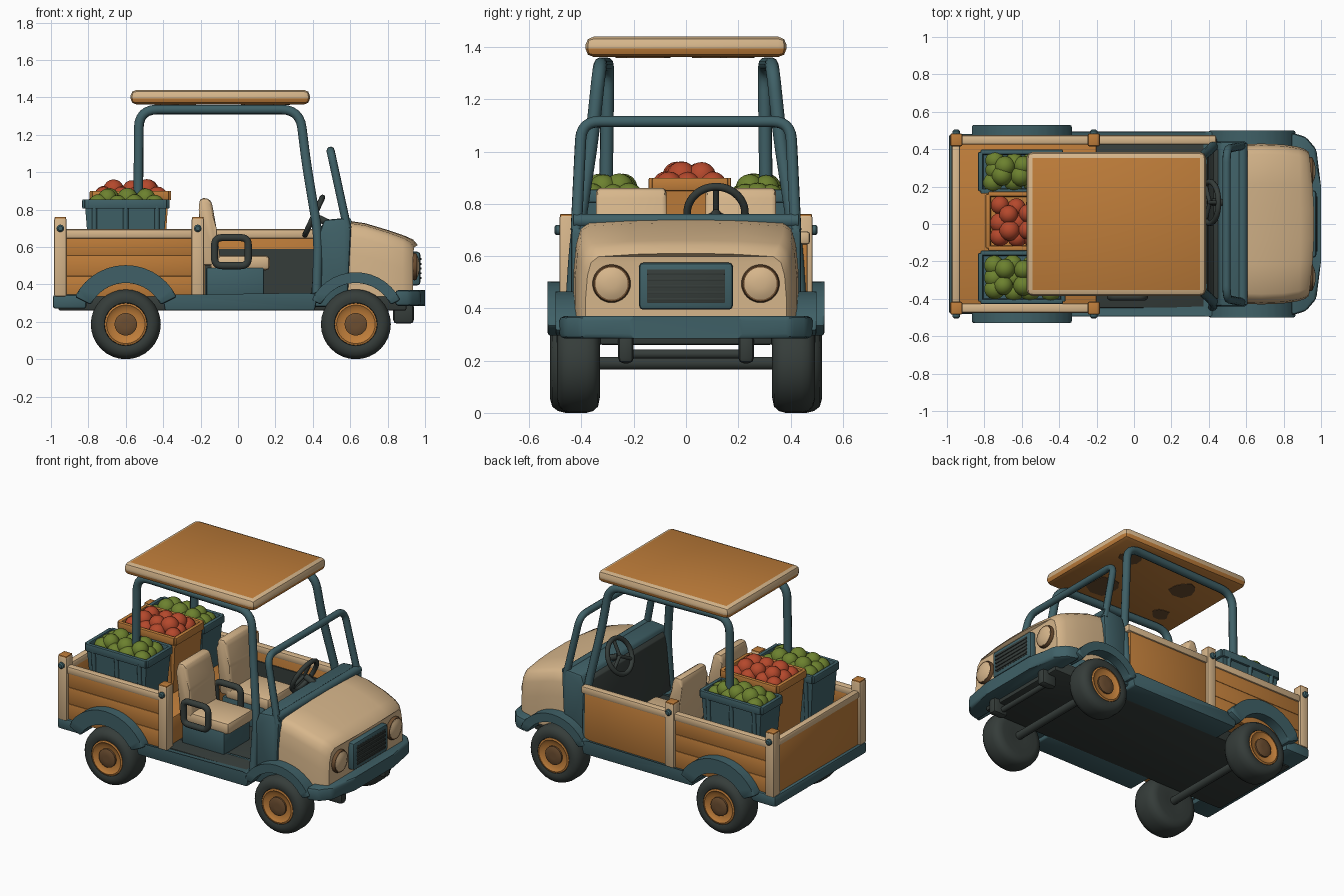
import bpy, bmesh, math, random
from mathutils import Vector, Matrix

if "Cube" in bpy.data.objects:
    bpy.data.objects.remove(bpy.data.objects["Cube"])
random.seed(4)

def material(name, rgb):
    m = bpy.data.materials.new(name)
    m.diffuse_color = (*rgb, 1)
    m.use_nodes = True
    m.node_tree.nodes["Principled BSDF"].inputs["Base Color"].default_value = m.diffuse_color
    return m

TEAL = material("teal paint", (0.050, 0.118, 0.135))
CREAM = material("cream paint", (0.68, 0.47, 0.26))
WOOD = material("orange wood", (0.52, 0.205, 0.042))
DARK = material("dark rubber", (0.036, 0.046, 0.042))
RED = material("red fruit", (0.46, 0.065, 0.025))
GREEN = material("green fruit", (0.15, 0.22, 0.028))
BROWN = material("worn brown", (0.15, 0.075, 0.03))

def finish(name, bm, *mats):
    bmesh.ops.recalc_face_normals(bm, faces=bm.faces[:])
    me = bpy.data.meshes.new(name)
    bm.to_mesh(me)
    bm.free()
    for m in mats:
        me.materials.append(m)
    ob = bpy.data.objects.new(name, me)
    bpy.context.collection.objects.link(ob)
    return ob

def round_edges(bm, r, seg=2):
    if r:
        bmesh.ops.bevel(bm, geom=bm.edges[:], offset=r, segments=seg, affect='EDGES', profile=0.5)

def box(name, x, y, z, mat, r=0.01):
    bm = bmesh.new()
    bmesh.ops.create_cube(bm, size=1)
    for v in bm.verts:
        v.co = [(a + b) / 2 + c * abs(b - a) for (a, b), c in zip((x, y, z), v.co)]
    round_edges(bm, r)
    return finish(name, bm, mat)

def prism(name, pts, axis, lo, hi, mat, r=0.01):
    """Extrude a 2D outline: (x, z) along y, or (x, y) along z."""
    bm = bmesh.new()
    place = (lambda p, h: (p[0], h, p[1])) if axis == 'y' else (lambda p, h: (p[0], p[1], h))
    rings = [[bm.verts.new(place(p, h)) for p in pts] for h in (lo, hi)]
    n = len(pts)
    for i in range(n):
        bm.faces.new((rings[0][i], rings[0][(i + 1) % n], rings[1][(i + 1) % n], rings[1][i]))
    for ring in rings:
        bm.faces.new(ring)
    round_edges(bm, r)
    return finish(name, bm, mat)

def lathe(name, prof, centre, direction, mat, n=32):
    """Spin (radius, height) points round an axis."""
    bm = bmesh.new()
    rings = [[bm.verts.new((r * math.cos(t * math.tau / n), r * math.sin(t * math.tau / n), h))
              for t in range(n)] for r, h in prof]
    for a, b in zip(rings, rings[1:]):
        for i in range(n):
            bm.faces.new((a[i], a[(i + 1) % n], b[(i + 1) % n], b[i]))
    bm.faces.new(rings[0])
    bm.faces.new(rings[-1])
    rot = Vector((0, 0, 1)).rotation_difference(Vector(direction)).to_matrix().to_4x4()
    bm.transform(Matrix.Translation(centre) @ rot)
    return finish(name, bm, mat)

def tube(name, pts, r, mat, bend=0.09, closed=False):
    """Round tube along a path with softened corners."""
    pts = [Vector(p) for p in pts]
    n, path = len(pts), []
    for i, p in enumerate(pts):
        if not closed and i in (0, n - 1):
            path.append(p)
            continue
        a, b = pts[i - 1] - p, pts[(i + 1) % n] - p
        a = p + a.normalized() * min(bend, a.length * 0.45)
        b = p + b.normalized() * min(bend, b.length * 0.45)
        path += [a * (1 - t) ** 2 + p * 2 * t * (1 - t) + b * t * t for t in (k / 6 for k in range(7))]
    cu = bpy.data.curves.new(name + "_path", 'CURVE')
    cu.dimensions, cu.bevel_depth, cu.bevel_resolution, cu.use_fill_caps = '3D', r, 3, True
    sp = cu.splines.new('POLY')
    sp.points.add(len(path) - 1)
    for q, p in zip(sp.points, path):
        q.co = (*p, 1)
    sp.use_cyclic_u = closed
    tmp = bpy.data.objects.new(name + "_tmp", cu)
    bpy.context.collection.objects.link(tmp)
    bpy.context.view_layer.update()
    me = bpy.data.meshes.new_from_object(tmp.evaluated_get(bpy.context.evaluated_depsgraph_get()))
    bpy.data.objects.remove(tmp)
    me.materials.clear()
    me.materials.append(mat)
    bpy.context.collection.objects.link(bpy.data.objects.new(name, me))

# Chassis, skirts and bumpers
box("underbody", (-0.96, 0.9), (-0.33, 0.33), (0.26, 0.34), DARK)
box("cab_floor", (-0.24, 0.42), (-0.45, 0.45), (0.3, 0.345), DARK)
box("rear_bumper", (-0.99, -0.81), (-0.48, 0.48), (0.27, 0.345), TEAL, 0.015)
prism("front_bumper", [(0.84, -0.49), (0.92, -0.465), (0.975, -0.40), (1.0, -0.2), (1.0, 0.2), (0.975, 0.40),
                       (0.92, 0.465), (0.84, 0.49)], 'z', 0.285, 0.37, TEAL, 0.018)

# Wheels (front ones narrower), fenders, axles
for x, ro, yo, wk, tag in ((-0.6, 0.303, 0.53, 1, "rear"), (0.63, 0.265, 0.50, 0.86, "front")):
    tube(tag + "_axle", [(x, -0.4, 0.19), (x, 0.4, 0.19)], 0.026, DARK)
    for s in (-1, 1):
        def wheel_part(part, prof, mat):
            lathe(tag + part, [(r, h * wk) for r, h in prof], (x, s * 0.33, 0.187), (0, s, 0), mat)
        wheel_part("_tyre", [(0.05, 0.01), (0.13, 0), (0.163, 0.008), (0.18, 0.03), (0.187, 0.06), (0.187, 0.13),
                             (0.18, 0.16), (0.163, 0.182), (0.135, 0.19), (0.115, 0.183), (0.112, 0.16)], DARK)
        wheel_part("_wheel_rim", [(0.113, 0.15), (0.113, 0.183), (0.103, 0.187), (0.085, 0.173), (0.05, 0.17)], WOOD)
        wheel_part("_hub_cap", [(0.06, 0.16), (0.06, 0.183), (0.045, 0.19), (0.02, 0.191)], BROWN)
        ang = [math.radians(26 + 128 * k / 14) for k in range(15)]
        arc = [(x + ro * math.cos(a), 0.2 + ro * math.sin(a)) for a in ang]
        arc += [(x + 0.208 * math.cos(a), 0.2 + 0.208 * math.sin(a)) for a in reversed(ang)]
        prism(tag + "_fender", arc, 'y', s * 0.38, s * yo, TEAL, 0.012)
for s in (-1, 1):
    prism("side_skirt", [(-0.39, 0.26), (0.41, 0.26), (0.43, 0.36), (0.38, 0.345), (-0.33, 0.335), (-0.41, 0.36)],
          'y', s * 0.32, s * 0.495, TEAL)
    box("front_bracket", (0.83, 0.94), (s * 0.2, s * 0.26), (0.19, 0.3), DARK, 0.02)
tube("front_lower_bar", [(0.87, -0.25, 0.225), (0.87, 0.25, 0.225)], 0.018, DARK)

# Bonnet lofted from cross-sections, bulging forward at the middle
bm = bmesh.new()
shape = [(1, None), (1.0, 0.18), (0.98, 0.085), (0.945, 0.035), (0.87, 0.012), (0.5, 0.003), (0.2, 0)]
rows = []
for x, w, top, bulge in ((0.56, 0.425, 0.745, 0), (0.68, 0.43, 0.727, 0), (0.80, 0.425, 0.69, 0.005),
                         (0.88, 0.412, 0.66, 0.012), (0.915, 0.40, 0.64, 0.022), (0.935, 0.385, 0.61, 0.028)):
    half = [(u * w, 0.335 if d is None else top - d) for u, d in shape]
    sec = [(-y, z) for y, z in half] + half[::-1]
    rows.append([bm.verts.new((x + bulge * (1 - (y / w) ** 2), y, z)) for y, z in sec])
for a, b in zip(rows, rows[1:]):
    for i in range(len(a) - 1):
        bm.faces.new((a[i], a[i + 1], b[i + 1], b[i]))
n = len(shape)
for row in (rows[0], rows[-1]):
    for i in range(n - 1):
        bm.faces.new((row[i], row[i + 1], row[2 * n - 2 - i], row[2 * n - 1 - i]))
finish("bonnet", bm, CREAM)

# Grille and headlights
box("grille_frame", (0.92, 0.975), (-0.18, 0.18), (0.395, 0.575), TEAL, 0.016)
box("grille_mesh", (0.95, 0.977), (-0.15, 0.15), (0.42, 0.55), DARK, 0.004)
for k in range(5):
    z = 0.435 + k * 0.025
    box("grille_slat", (0.97, 0.982), (-0.148, 0.148), (z - 0.005, z + 0.005), DARK, 0.002)
for s in (-1, 1):
    c = (0.895, s * 0.285, 0.495)
    lathe("headlight_rim", [(0.07, 0), (0.073, 0.05), (0.068, 0.062), (0.056, 0.06)], c, (1, 0, 0), BROWN)
    lathe("headlight_lens", [(0.062, 0.03), (0.062, 0.062), (0.045, 0.07), (0.02, 0.075)], c, (1, 0, 0), CREAM)

# Cowl, dashboard, windscreen frame
prism("cowl", [(0.40, 0.28), (0.585, 0.28), (0.605, 0.70), (0.575, 0.755), (0.46, 0.745), (0.43, 0.66)],
      'y', -0.44, 0.44, TEAL, 0.015)
prism("dash_lining", [(0.39, 0.34), (0.42, 0.34), (0.455, 0.72), (0.425, 0.70)], 'y', -0.40, 0.40, DARK, 0.005)
tube("windscreen_frame", [(0.585, -0.42, 0.70), (0.495, -0.40, 1.115), (0.495, 0.40, 1.115), (0.585, 0.42, 0.70)],
     0.022, TEAL, 0.07)
tube("windscreen_base", [(0.58, -0.43, 0.735), (0.58, 0.43, 0.735)], 0.028, TEAL)

# Steering wheel
c, ax = Vector((0.405, 0.115, 0.765)), Vector((-0.9, 0, 0.42)).normalized()
up, side = Vector((0.42, 0, 0.9)).normalized(), Vector((0, 1, 0))
ring = [c + 0.112 * (side * math.cos(k * math.tau / 20) + up * math.sin(k * math.tau / 20)) for k in range(20)]
tube("steering_wheel", ring, 0.015, DARK, 0.015, True)
for a in (90, 210, 330):
    t = math.radians(a)
    tube("steering_spoke", [c, c + 0.11 * (side * math.cos(t) + up * math.sin(t))], 0.011, DARK)
tube("steering_column", [c - ax * 0.01, c - ax * 0.1], 0.02, DARK)

# Seats and arm rests
for s in (-1, 1):
    y = (s * 0.075, s * 0.345)
    box("seat_base", (-0.17, 0.14), y, (0.33, 0.49), TEAL)
    box("seat_cushion", (-0.15, 0.17), y, (0.475, 0.555), CREAM, 0.022)
    prism("seat_back", [(-0.19, 0.5), (-0.09, 0.5), (-0.115, 0.7), (-0.14, 0.84), (-0.16, 0.862), (-0.205, 0.86),
                        (-0.21, 0.8)], 'y', *y, CREAM, 0.018)
for y in (-0.39, -0.05):
    tube("arm_rest", [(-0.125, y, 0.5), (0.055, y, 0.5), (0.055, y, 0.65), (-0.125, y, 0.65)], 0.02, DARK, 0.04, True)

# Roll cage and roof
for s in (-1, 1):
    tube("cage_hoop", [(-0.535, s * 0.31, 0.52), (-0.53, s * 0.30, 1.335), (0.33, s * 0.33, 1.335),
                       (0.365, s * 0.36, 1.05), (0.43, s * 0.42, 0.66), (0.42, s * 0.44, 0.35)], 0.026, TEAL, 0.1)
roof = box("roof", (-0.575, 0.385), (-0.385, 0.385), (1.362, 1.44), CREAM, 0.032)
roof.data.materials.append(WOOD)
for f in roof.data.polygons:
    if f.normal.z > 0.95 or f.normal.z < -0.3:
        f.material_index = 1

# Worn patches under the roof
for px, py, pr in ((-0.3, 0.12, 0.09), (0.1, -0.15, 0.11), (0.2, 0.2, 0.07), (-0.38, -0.2, 0.06)):
    rr = [pr * random.uniform(0.7, 1.2) for k in range(9)]
    prism("worn_patch", [(px + r * math.cos(k * math.tau / 9), py + r * math.sin(k * math.tau / 9))
                         for k, r in enumerate(rr)], 'z', 1.359, 1.364, BROWN, 0)

# Cargo bed: floor, planked sides, rails, posts
box("cargo_floor", (-0.95, -0.2), (-0.45, 0.45), (0.34, 0.52), WOOD)
for s in (-1, 1):
    for k in range(3):
        z = 0.335 + k * 0.11
        box("bed_side_plank", (-0.95, -0.21), (s * 0.435, s * 0.465), (z, z + 0.1095), WOOD, 0.003)
    box("bed_side_rail", (-0.95, -0.2), (s * 0.425, s * 0.475), (0.645, 0.695), CREAM, 0.012)
    for x in (-0.95, -0.215):
        box("post", (x - 0.033, x + 0.033), (s * 0.415, s * 0.485), (0.335, 0.756), CREAM)
        box("post_cap", (x - 0.03, x + 0.03), (s * 0.418, s * 0.482), (0.75, 0.761), WOOD, 0.003)
        lathe("post_bolt", [(0.02, 0), (0.02, 0.015), (0.012, 0.022)], (x, s * 0.482, 0.70), (0, s, 0), TEAL, 12)
box("tailgate", (-0.97, -0.935), (-0.43, 0.43), (0.335, 0.66), WOOD, 0.006)
box("tailgate_rail", (-0.975, -0.93), (-0.43, 0.43), (0.65, 0.695), CREAM, 0.012)

# Closed side panel of the cab (far side only)
box("cab_side_panel", (-0.2, 0.42), (0.435, 0.465), (0.335, 0.66), WOOD, 0.006)
box("cab_side_rail", (-0.2, 0.44), (0.425, 0.475), (0.645, 0.695), CREAM, 0.012)
box("cab_side_lining", (-0.18, 0.42), (0.427, 0.436), (0.34, 0.59), DARK, 0)

# Fruit crates: tapered tub, rim, battens, heaped fruit
def crate(tag, cx, cy, w, d, z0, z1, mat, fruit):
    bm = bmesh.new()
    bmesh.ops.create_cube(bm, size=1)
    for v in bm.verts:
        k = 1 if v.co.z > 0 else 0.88
        v.co = (cx + v.co.x * w * k, cy + v.co.y * d * k, z1 if v.co.z > 0 else z0)
    top = max(bm.faces, key=lambda f: f.calc_center_median().z)
    bmesh.ops.inset_region(bm, faces=[top], thickness=0.022)
    for v in top.verts:
        v.co.z -= 0.06
    finish(tag + "_crate", bm, mat)
    for s in (-1, 1):
        xs, ys = cx + s * w / 2, cy + s * d / 2
        box(tag + "_crate_rim", (cx - w / 2, cx + w / 2), (ys - 0.013, ys + 0.013), (z1 - 0.045, z1 + 0.005), mat, 0.006)
        box(tag + "_crate_rim", (xs - 0.013, xs + 0.013), (cy - d / 2, cy + d / 2), (z1 - 0.045, z1 + 0.005), mat, 0.006)
        for x in (cx - 0.38 * w, cx, cx + 0.38 * w):
            tube(tag + "_crate_batten", [(x, cy + s * d * 0.44, z0 + 0.01), (x, ys, z1 - 0.03)], 0.014, mat)
    for layer, (nx, ny) in enumerate(((4, 3), (3, 2))):
        for i in range(nx):
            for j in range(ny):
                bm = bmesh.new()
                bmesh.ops.create_uvsphere(bm, u_segments=14, v_segments=9, radius=random.uniform(0.05, 0.058))
                px = cx + (i - (nx - 1) / 2) * (w - 0.05) / 4 + random.uniform(-0.01, 0.01)
                py = cy + (j - (ny - 1) / 2) * (d - 0.05) / 3 + random.uniform(-0.01, 0.01)
                bm.transform(Matrix.Translation((px, py, z1 - 0.025 + layer * 0.035)))
                finish(tag + "_fruit", bm, fruit)

crate("near", -0.60, -0.285, 0.44, 0.26, 0.52, 0.85, TEAL, GREEN)
crate("middle", -0.575, 0.015, 0.41, 0.29, 0.52, 0.895, WOOD, RED)
crate("far", -0.60, 0.28, 0.44, 0.21, 0.52, 0.85, TEAL, GREEN)

# Smooth shading with crisp edges
bpy.ops.object.select_all(action='SELECT')
bpy.context.view_layer.objects.active = roof
bpy.ops.object.shade_smooth_by_angle(angle=math.radians(40))
